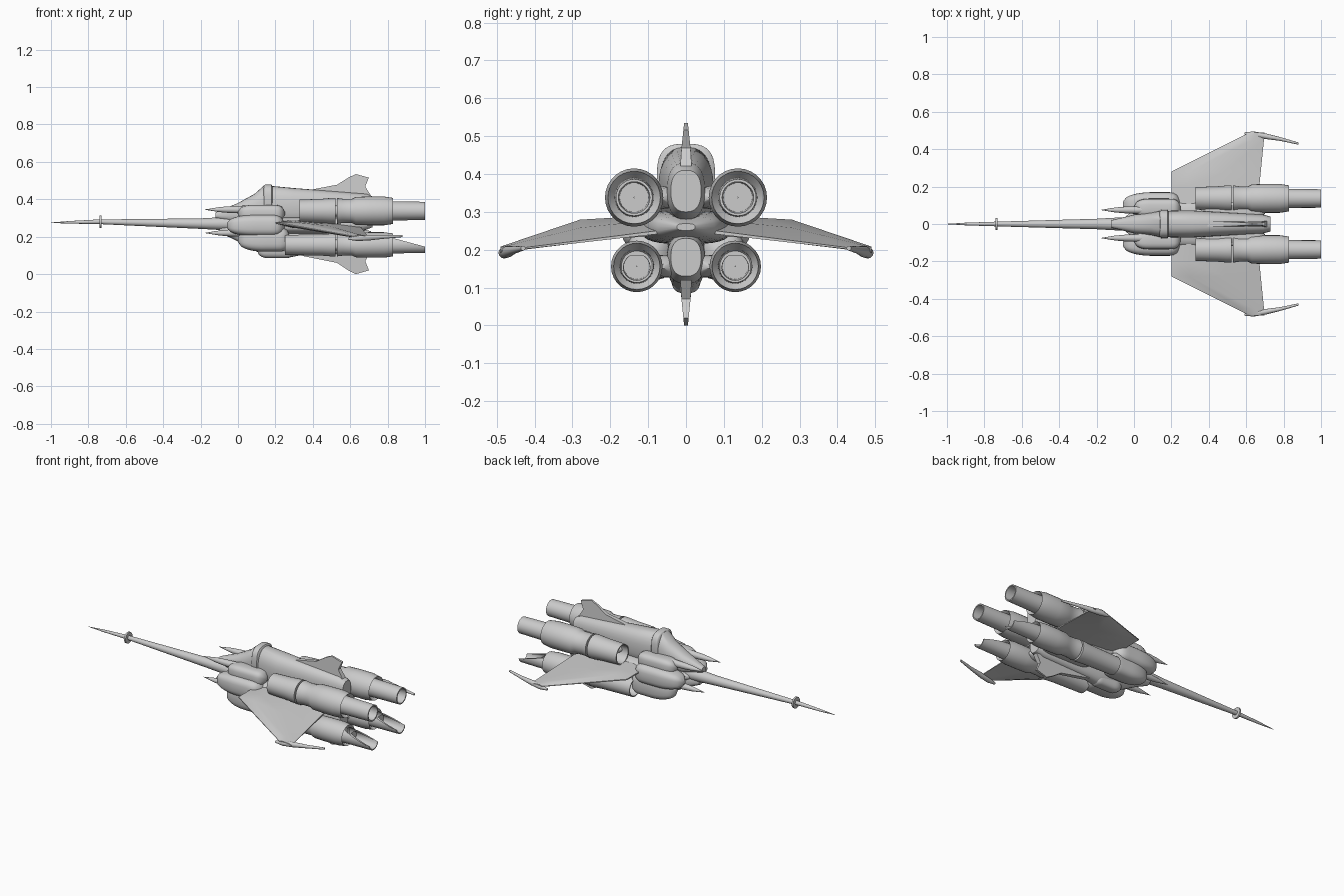
import bpy, bmesh, math

cube = bpy.data.objects.get("Cube")
if cube:
    bpy.data.objects.remove(cube, do_unlink=True)

SHADE = (0.6, 0.6, 0.6, 1)
grey = bpy.data.materials.new("hull_grey")
grey.use_nodes = True
grey.diffuse_color = SHADE
grey.node_tree.nodes["Principled BSDF"].inputs["Base Color"].default_value = SHADE
SIDES = 28


def finish(name, bm):
    bmesh.ops.recalc_face_normals(bm, faces=bm.faces)
    mesh = bpy.data.meshes.new(name)
    bm.to_mesh(mesh)
    bm.free()
    mesh.materials.append(grey)
    obj = bpy.data.objects.new(name, mesh)
    bpy.context.collection.objects.link(obj)
    bpy.ops.object.select_all(action='DESELECT')
    obj.select_set(True)
    bpy.context.view_layer.objects.active = obj
    bpy.ops.object.shade_smooth_by_angle(angle=math.radians(40))


def skin(rings, caps=True):
    """Join matching rings of points into a closed or open shell."""
    bm = bmesh.new()
    loops = [[bm.verts.new(point) for point in ring] for ring in rings]
    for near, far in zip(loops, loops[1:]):
        for i in range(len(near)):
            bm.faces.new((near[i - 1], near[i], far[i], far[i - 1]))
    if caps:
        bm.faces.new(loops[0])
        bm.faces.new(loops[-1])
    return bm


def oval(x, y, z, width, height, power=2):
    """Rounded cross-section; a higher power makes it squarer."""
    ring = []
    for i in range(SIDES):
        angle = math.tau * i / SIDES
        c, s = math.cos(angle), math.sin(angle)
        ring.append((x, y + width * math.copysign(abs(c) ** (2 / power), c),
                     z + height * math.copysign(abs(s) ** (2 / power), s)))
    return ring


def hull(name, sections):
    """Sections on the centre line: x, half width, bottom, top."""
    finish(name, skin([oval(x, 0, (low + high) / 2, width, (high - low) / 2, 2.5)
                       for x, width, low, high in sections]))


def pod(name, start, end, y, z, width, height, nose=0.3, tail=0.2, power=3):
    """Blunt rounded body that swells over the nose and tail fractions."""
    rings = []
    steps = 16
    for i in range(steps + 1):
        t = i / steps
        near_end = min(1, t / nose, (1 - t) / tail)
        swell = 0.2 + 0.8 * math.sqrt(1 - (1 - near_end) ** 2)
        rings.append(oval(start + (end - start) * t, y, z, width * swell, height * swell, power))
    finish(name, skin(rings))


def lathe(name, profile, y, z, radius=1, trim=None):
    """Profile of x and relative radius turned about x; trim is a plane cutting the top."""
    bm = skin([oval(x, y, z, radius * r, radius * r) for x, r in profile], caps=False)
    if trim:
        bmesh.ops.bisect_plane(bm, geom=bm.verts[:] + bm.edges[:] + bm.faces[:],
                               plane_co=trim[0], plane_no=trim[1], clear_outer=True)
    finish(name, bm)


def fin(name, base, height):
    """Swept blade, thinner toward its tip; a negative height hangs it below."""
    outline = ((-0.3, -0.3), (-0.3, 0), (-0.2, 0.2), (-0.1, 0.4), (-0.04, 0.8),
               (0, 1), (0.07, 0.8), (0.05, 0.3), (0.08, -0.2))
    finish(name, skin([[(0.63 + along, side * (0.015 - 0.01 * max(0, rise)), base + height * rise)
                        for along, rise in outline] for side in (-1, 1)]))


def wing(name, side):
    """Swept wing drooping outward, from root to tip."""
    chord = ((0, -0.1), (0, 0.1), (0.2, 0.5), (0.6, 0.5), (1, 0.1), (1, -0.1), (0.6, -0.5), (0.2, -0.5))
    rings = []
    for y in (0.06, 0.2, 0.28, 0.45, 0.49):
        sweep = max(0, y - 0.28)
        front, back = 0.2 + 2 * sweep, 0.65 + 0.1 * y
        front_z, back_z = 0.275 - 0.35 * sweep, 0.255 - 0.12 * y
        thick = 0.05 - 0.07 * y
        rings.append([(front + (back - front) * u, side * y, front_z + (back_z - front_z) * u + thick * v)
                      for u, v in chord])
    finish(name, skin(rings))


def engine(label, side, y, z, radius, mouth, trim=None):
    """Open intake, main barrel, nozzle and pylon along one axis."""
    y *= side
    # The mouth is a hollow lip that leads into the forward barrel
    lathe("intake_" + label, [(mouth + 0.1, 0.01), (mouth + 0.1, 0.6), (mouth, 0.7), (mouth, 0.78),
                              (0.45, 0.84), (0.5, 0.9), (0.52, 0.9), (0.52, 0.1)], y, z, radius)
    lathe("barrel_" + label, [(0.53, 0.1), (0.53, 0.9), (0.56, 0.84), (0.61, 0.84), (0.63, 0.97),
                              (0.7, 1), (0.78, 1), (0.83, 0.9), (0.8, 0.6), (0.8, 0.1)], y, z, radius)
    lathe("nozzle_" + label, [(0.86, 0.01), (0.86, 0.5), (1, 0.54), (1, 0.63), (0.8, 0.67)],
          y, z, radius, trim)
    pod("pylon_" + label, 0.36, 0.7, y / 2, z, 0.05, 0.03)


# Long nose lance with its collar
lance = []
for x, z, radius in ((-1, 0.275, 0.001), (-0.9, 0.277, 0.007), (-0.75, 0.28, 0.012),
                     (-0.2, 0.27, 0.028), (0.1, 0.27, 0.045)):
    lance.append(oval(x, 0, z, radius, radius))
finish("nose_lance", skin(lance))
lathe("lance_collar", [(-0.74, 0.3), (-0.74, 1), (-0.73, 1), (-0.73, 0.3)], 0, 0.28, 0.033)

# Central hulls
hull("upper_hull", [(-0.12, 0.02, 0.3, 0.33), (0, 0.05, 0.27, 0.38), (0.09, 0.06, 0.26, 0.43),
                    (0.14, 0.07, 0.26, 0.475), (0.3, 0.073, 0.26, 0.46), (0.69, 0.05, 0.28, 0.43),
                    (0.73, 0.04, 0.3, 0.41)])
hull("lower_hull", [(-0.1, 0.02, 0.22, 0.26), (-0.03, 0.04, 0.19, 0.27), (0.1, 0.05, 0.12, 0.28),
                    (0.28, 0.05, 0.09, 0.27), (0.33, 0.05, 0.1, 0.26), (0.66, 0.05, 0.11, 0.24),
                    (0.71, 0.04, 0.13, 0.23)])
pod("canopy_rim", 0.13, 0.19, 0, 0.39, 0.077, 0.09)
pod("belly_block", 0.1, 0.3, 0, 0.14, 0.04, 0.055)
pod("middle_body", -0.06, 0.72, 0, 0.26, 0.12, 0.045, nose=0.5, tail=0.4)

fin("dorsal_fin", 0.44, 0.095)
fin("ventral_fin", 0.1, -0.1)

for word, side in (("left", 1), ("right", -1)):
    # Rounded shoulder armour
    pod("shoulder_" + word, -0.06, 0.25, side * 0.105, 0.26, 0.065, 0.058, nose=0.5)
    pod("upper_shoulder_" + word, 0, 0.25, side * 0.085, 0.325, 0.05, 0.045)
    pod("lower_shoulder_" + word, 0, 0.28, side * 0.095, 0.185, 0.06, 0.065, nose=0.5)

    # Forward prongs
    for level, z in (("upper", 0.345), ("lower", 0.22)):
        lathe(f"{level}_prong_{word}", [(-0.18, 0.01), (-0.1, 0.6), (-0.05, 0.8), (0.06, 1)],
              side * 0.075, z, 0.022)

    # Wing with its trailing tip boom
    wing("wing_" + word, side)
    boom = []
    for x, y, radius in ((0.59, 0.484, 0.006), (0.64, 0.48, 0.015), (0.7, 0.47, 0.015),
                         (0.78, 0.455, 0.01), (0.88, 0.43, 0.006)):
        boom.append(oval(x, side * y, 0.16 + 0.05 * x, radius, radius))
    finish("wing_tip_boom_" + word, skin(boom))

    # Stacked engines; the lower nozzle is cut back along its top
    engine("upper_" + word, side, y=0.137, z=0.338, radius=0.077, mouth=0.33)
    engine("lower_" + word, side, y=0.13, z=0.156, radius=0.068, mouth=0.25,
           trim=((0.84, 0, 0.19), (0.27, 0, 1)))
